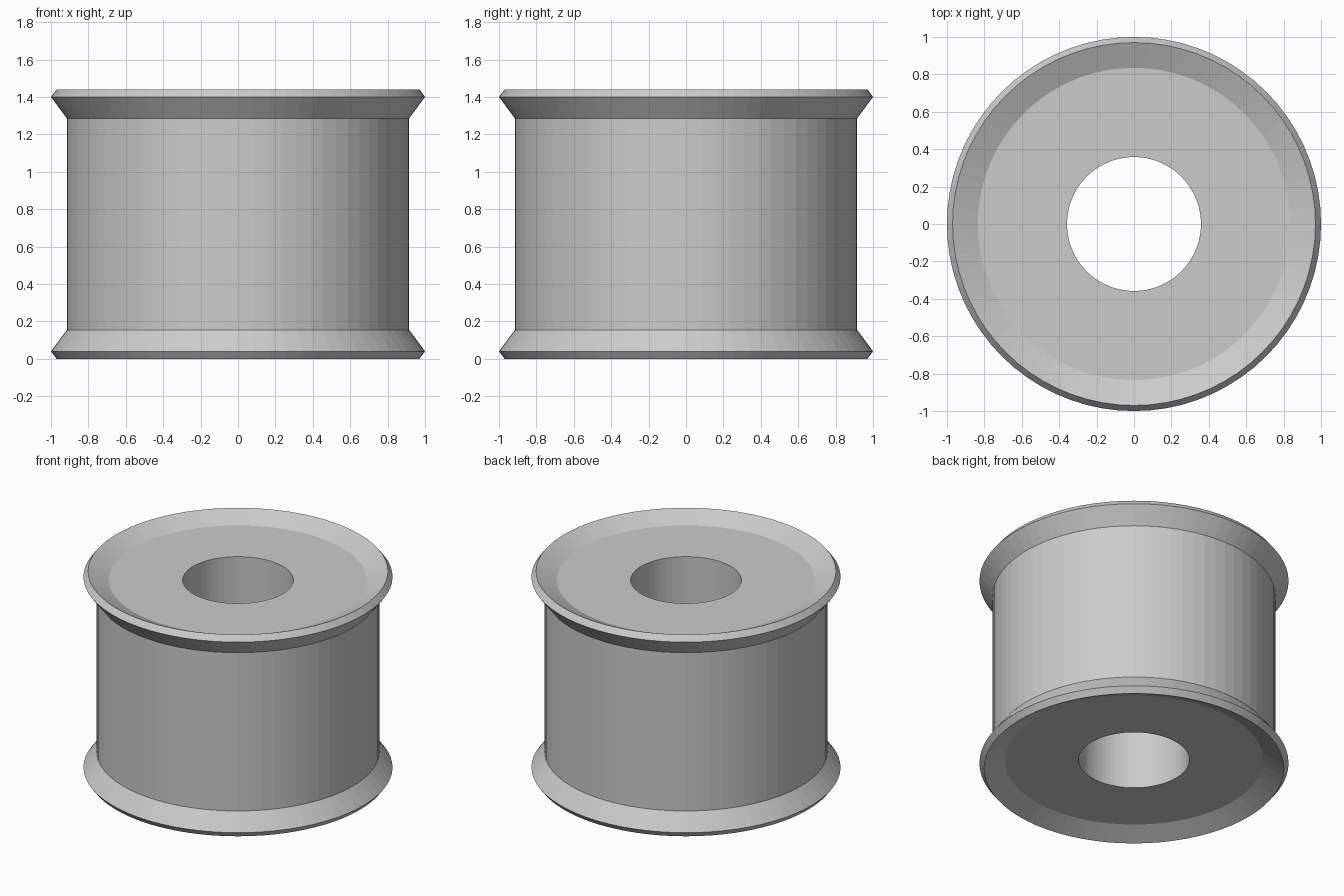
import bpy
import bmesh
import math

default = bpy.data.objects.get("Cube")
if default:
    bpy.data.objects.remove(default, do_unlink=True)

HEIGHT = 1.44
SEGMENTS = 72

# Single plain grey
grey = bpy.data.materials.new("light grey")
grey.use_nodes = True
colour = (0.6, 0.6, 0.6, 1)
grey.diffuse_color = colour
grey.node_tree.nodes["Principled BSDF"].inputs["Base Color"].default_value = colour

# Lower half of the section: bore, dished end, flared rim, barrel
lower = [(0.358, 0.063), (0.835, 0.063), (0.97, 0), (1, 0.04), (0.915, 0.155)]
upper = [(r, HEIGHT - z) for r, z in reversed(lower)]
profile = lower + upper

# Revolve the closed section around the vertical axis
bm = bmesh.new()
verts = [bm.verts.new((r, 0, z)) for r, z in profile]
edges = [bm.edges.new((a, b)) for a, b in zip(verts, verts[1:] + verts[:1])]
bmesh.ops.spin(bm, geom=verts + edges, cent=(0, 0, 0), axis=(0, 0, 1),
               angle=math.tau, steps=SEGMENTS, use_merge=True)
bmesh.ops.remove_doubles(bm, verts=bm.verts, dist=0.0001)
bmesh.ops.recalc_face_normals(bm, faces=bm.faces)

mesh = bpy.data.meshes.new("flanged_bushing")
bm.to_mesh(mesh)
bm.free()
mesh.materials.append(grey)
bushing = bpy.data.objects.new("flanged_bushing", mesh)
bpy.context.collection.objects.link(bushing)
